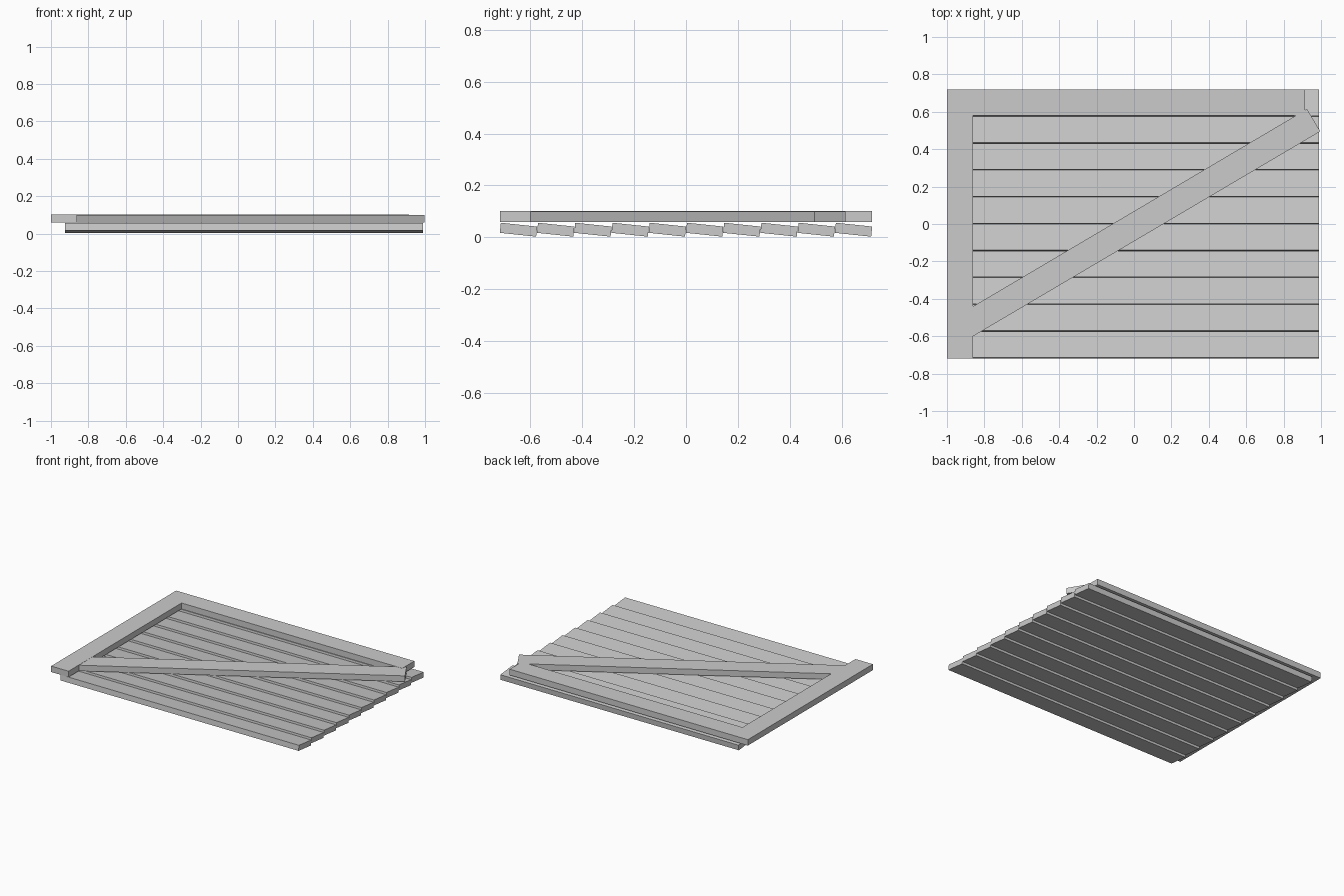
import bpy, bmesh, math
from mathutils import Matrix

if "Cube" in bpy.data.objects:
    bpy.data.objects.remove(bpy.data.objects["Cube"], do_unlink=True)

GREY = (0.6, 0.6, 0.6, 1.0)
mat = bpy.data.materials.new("weathered_grey")
mat.use_nodes = True
mat.diffuse_color = GREY
mat.node_tree.nodes["Principled BSDF"].inputs["Base Color"].default_value = GREY


def prism(name, outline, z0, z1):
    """Extrude a flat outline from z0 up to z1."""
    bm = bmesh.new()
    face = bm.faces.new([bm.verts.new((x, y, z0)) for x, y in outline])
    top = bmesh.ops.extrude_face_region(bm, geom=[face])
    for v in top["geom"]:
        if isinstance(v, bmesh.types.BMVert):
            v.co.z = z1
    bmesh.ops.recalc_face_normals(bm, faces=bm.faces)
    mesh = bpy.data.meshes.new(name)
    bm.to_mesh(mesh)
    bm.free()
    mesh.materials.append(mat)
    obj = bpy.data.objects.new(name, mesh)
    bpy.context.collection.objects.link(obj)
    return obj


def rect(x0, x1, y0, y1):
    return [(x0, y0), (x1, y0), (x1, y1), (x0, y1)]


# Overlapping tilted boards
COUNT, PITCH, WIDTH, THICK = 10, 0.1436, 0.141, 0.039
TILT = math.radians(-6)
for i in range(COUNT):
    board = prism(f"board_{i + 1}", rect(-0.925, 0.99, -WIDTH / 2, WIDTH / 2),
                  -THICK / 2, THICK / 2)
    y = (i - (COUNT - 1) / 2) * PITCH
    board.data.transform(Matrix.Translation((0, y, 0.029)) @ Matrix.Rotation(TILT, 4, "X"))

# Frame lying on the boards
LOW, HIGH = 0.058, 0.101
prism("side_stile", rect(-1, -0.86, -0.718, 0.718), LOW, HIGH)
prism("end_rail", rect(-0.86, 0.915, 0.58, 0.718), LOW, HIGH)

# Diagonal brace, cut flush to the stile and square at the far end
prism("diagonal_brace", [(-0.86, -0.6), (0.996, 0.495), (0.925, 0.615), (-0.86, -0.44)],
      LOW, HIGH - 0.001)
